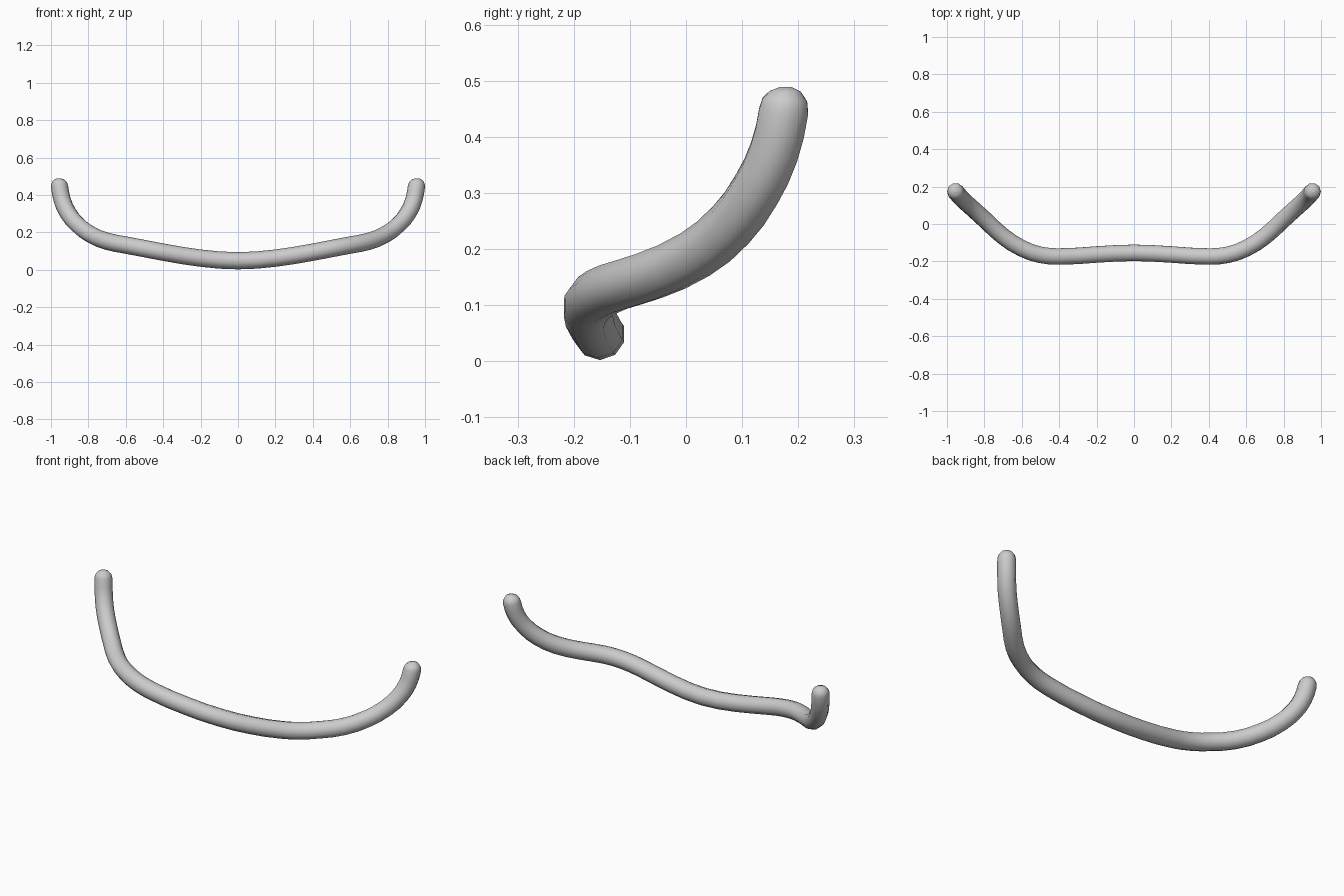
import bpy

if "Cube" in bpy.data.objects:
    bpy.data.objects.remove(bpy.data.objects["Cube"])

# Centre line of the right half (x, y, z, radius), from the middle to the rounded tip
R = 0.046
half = [
    (0.00, -0.154, 0.048, R), (0.20, -0.163, 0.062, R), (0.40, -0.174, 0.094, R),
    (0.50, -0.165, 0.113, R), (0.60, -0.130, 0.132, R), (0.70, -0.066, 0.152, R),
    (0.79, 0.016, 0.190, R), (0.86, 0.080, 0.243, R), (0.91, 0.125, 0.305, R),
    (0.94, 0.157, 0.373, R), (0.954, 0.174, 0.445, R), (0.956, 0.176, 0.465, 0.042),
    (0.957, 0.177, 0.481, 0.029), (0.957, 0.177, 0.489, 0.010),
]
path = [(-x, y, z, r) for x, y, z, r in reversed(half[1:])] + half

# Round bar swept along the path
curve = bpy.data.curves.new("bar_path", 'CURVE')
curve.dimensions = '3D'
curve.bevel_depth = 1.0
curve.bevel_resolution = 3
curve.use_fill_caps = True
curve.resolution_u = 2
spline = curve.splines.new('BEZIER')
spline.bezier_points.add(len(path) - 1)
for p, (x, y, z, r) in zip(spline.bezier_points, path):
    p.co = (x, y, z)
    p.radius = r
    p.handle_left_type = p.handle_right_type = 'AUTO'

bar = bpy.data.objects.new("curved_bar", curve)
bpy.context.collection.objects.link(bar)

# Convert to a smooth-shaded mesh
bpy.context.view_layer.objects.active = bar
bar.select_set(True)
bpy.ops.object.convert(target='MESH')
bpy.ops.object.shade_smooth()
